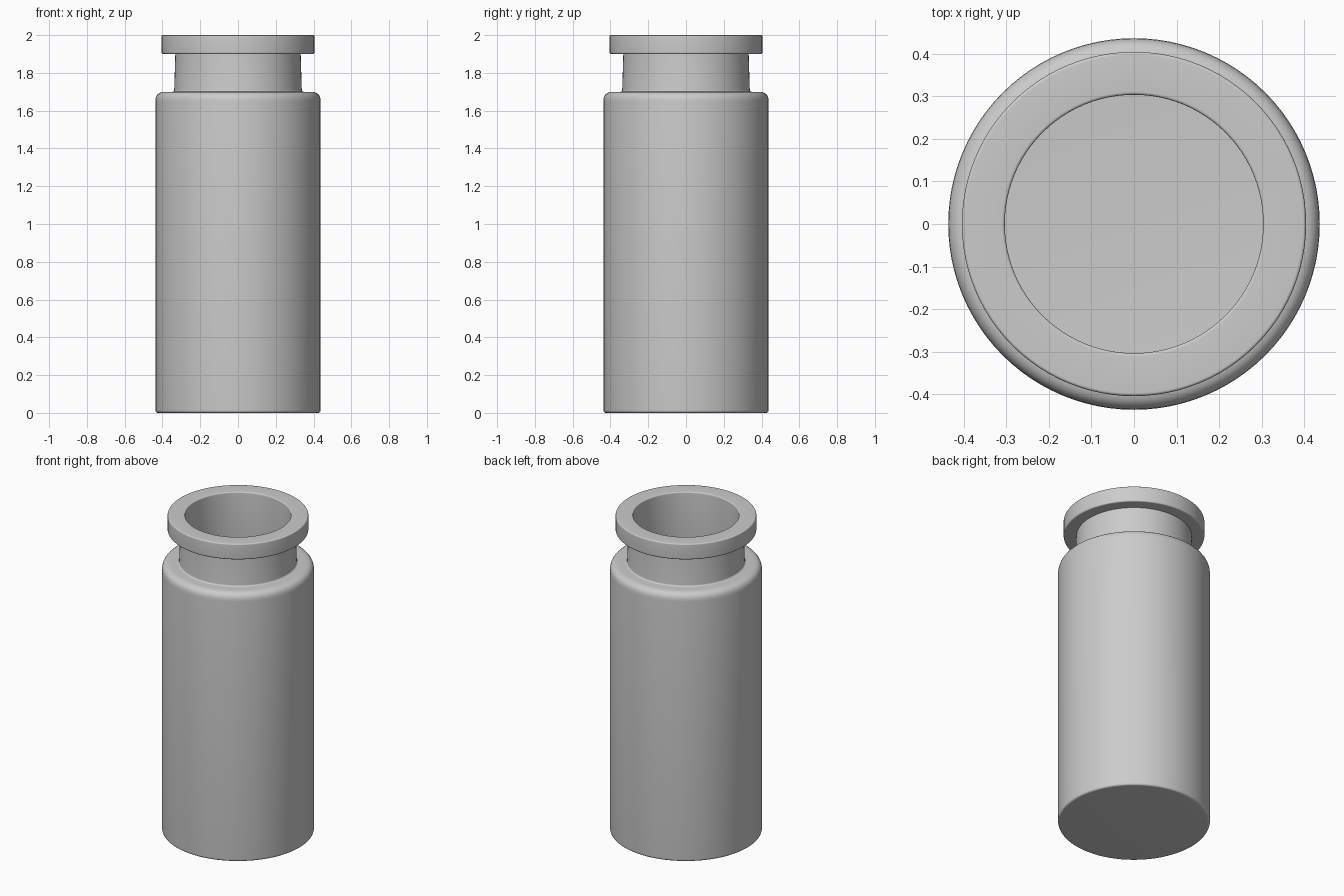
import bpy
import math

cube = bpy.data.objects.get("Cube")
if cube:
    bpy.data.objects.remove(cube, do_unlink=True)

SIDES = 96

grey = bpy.data.materials.new("plain grey")
grey.use_nodes = True
grey.diffuse_color = (0.6, 0.6, 0.6, 1)
grey.node_tree.nodes["Principled BSDF"].inputs["Base Color"].default_value = (0.6, 0.6, 0.6, 1)


def rounded(profile, steps=6):
    """Replace each (radius, height, fillet) corner with a smooth curve."""
    points = []
    for i, (r, z, fillet) in enumerate(profile):
        if fillet == 0:
            points.append((r, z))
            continue
        ends = []
        for nr, nz, _ in (profile[i - 1], profile[i + 1]):
            t = fillet / math.hypot(nr - r, nz - z)
            ends.append((r + (nr - r) * t, z + (nz - z) * t))
        (ar, az), (br, bz) = ends
        for k in range(steps + 1):
            t = k / steps
            a, b, c = (1 - t) ** 2, 2 * t * (1 - t), t * t
            points.append((a * ar + b * r + c * br, a * az + b * z + c * bz))
    return points


def lathe(name, profile):
    """Turn a profile that starts and ends on the axis into a solid."""
    points = rounded(profile)
    rings = points[1:-1]
    verts = [(r * math.cos(2 * math.pi * s / SIDES), r * math.sin(2 * math.pi * s / SIDES), z)
             for r, z in rings for s in range(SIDES)]
    first, last = len(verts), len(verts) + 1
    verts += [(0, 0, points[0][1]), (0, 0, points[-1][1])]
    faces = []
    for s in range(SIDES):
        n = (s + 1) % SIDES
        for ring in range(len(rings) - 1):
            a, b = ring * SIDES, (ring + 1) * SIDES
            faces.append((a + s, a + n, b + n, b + s))
        end = (len(rings) - 1) * SIDES
        faces.append((first, n, s))
        faces.append((last, end + s, end + n))
    mesh = bpy.data.meshes.new(name)
    mesh.from_pydata(verts, [], faces)
    mesh.materials.append(grey)
    obj = bpy.data.objects.new(name, mesh)
    bpy.context.collection.objects.link(obj)
    bpy.ops.object.select_all(action='DESELECT')
    obj.select_set(True)
    bpy.context.view_layer.objects.active = obj
    bpy.ops.object.shade_smooth_by_angle(angle=math.radians(35))
    return obj


# Hollow bottle: base, wall, shoulder, neck and lip, then back down the inside
lathe("bottle", [
    (0, 0, 0),
    (0.437, 0, 0.015),
    (0.437, 1.70, 0.05),
    (0.338, 1.70, 0.01),
    (0.332, 1.90, 0),
    (0.405, 1.90, 0.01),
    (0.405, 2.0, 0.008),
    (0.304, 2.0, 0.008),
    (0.304, 1.67, 0.01),
    (0.405, 1.67, 0.03),
    (0.405, 0.03, 0.015),
    (0, 0.03, 0),
])
